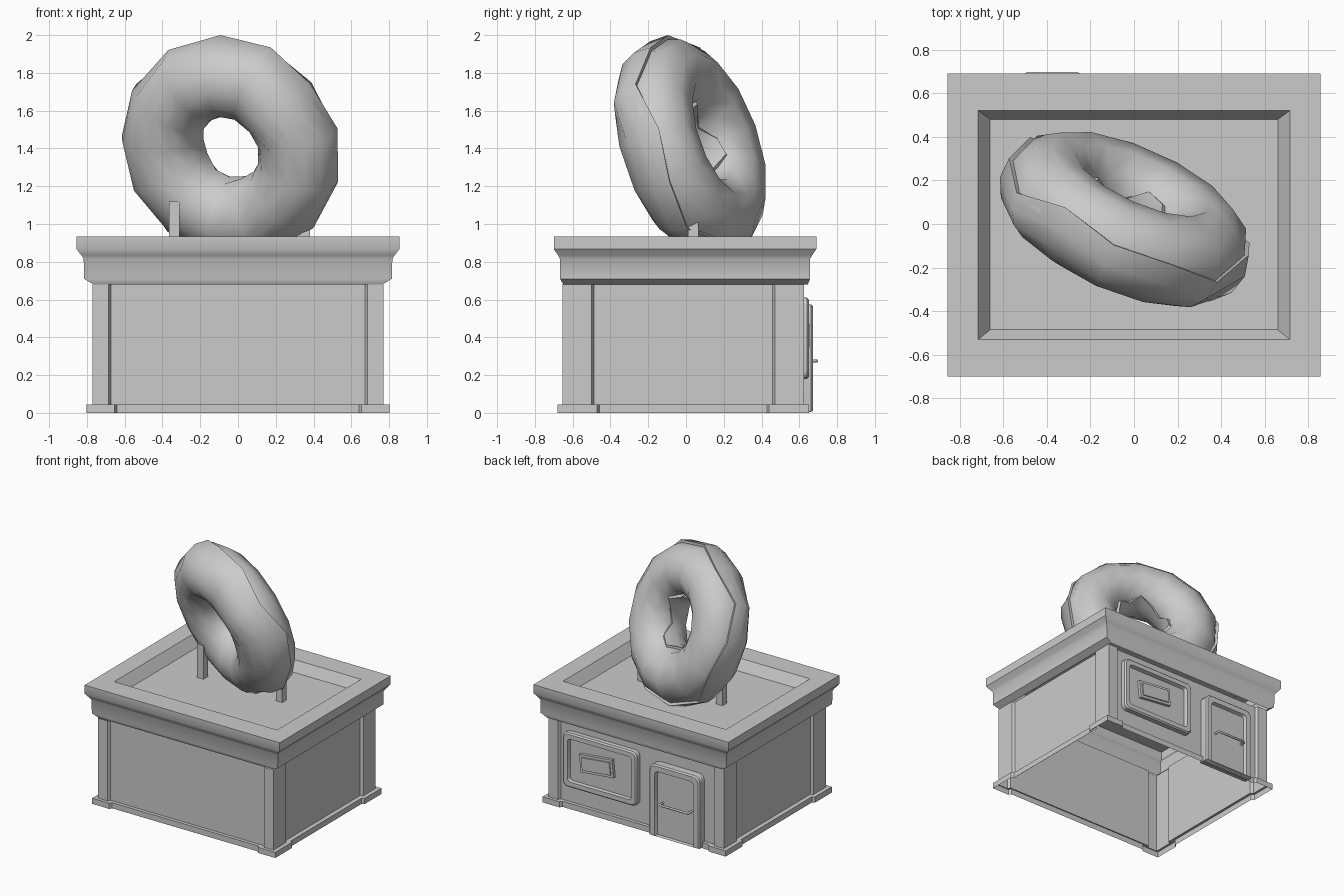
import bpy, bmesh, math
from mathutils import Vector

if "Cube" in bpy.data.objects:
    bpy.data.objects.remove(bpy.data.objects["Cube"])


def loft(name, rings, cap=False, closed=False, angle=35):
    """Skin a list of equal-length point loops into one object."""
    bm = bmesh.new()
    loops = [[bm.verts.new(p) for p in r] for r in rings]
    pairs = list(zip(loops, loops[1:]))
    if closed:
        pairs.append((loops[-1], loops[0]))
    for a, b in pairs:
        n = len(a)
        for i in range(n):
            bm.faces.new((a[i], a[(i + 1) % n], b[(i + 1) % n], b[i]))
    if cap:
        bm.faces.new(loops[-1])
    bmesh.ops.recalc_face_normals(bm, faces=bm.faces)
    me = bpy.data.meshes.new(name)
    bm.to_mesh(me)
    bm.free()
    ob = bpy.data.objects.new(name, me)
    bpy.context.collection.objects.link(ob)
    bpy.ops.object.select_all(action='DESELECT')
    ob.select_set(True)
    bpy.context.view_layer.objects.active = ob
    bpy.ops.object.shade_smooth_by_angle(angle=math.radians(angle))
    return ob


def box(name, size, loc, rot=(0, 0, 0)):
    bpy.ops.mesh.primitive_cube_add(size=1, location=loc, rotation=rot)
    ob = bpy.context.object
    ob.name = name
    ob.scale = size
    return ob


def rect(x, y0, y1, z):
    return [(-x, y0, z), (x, y0, z), (x, y1, z), (-x, y1, z)]


def footprint(x, y0, y1, wx, wy, d, z):
    """Rectangle whose four corners project as pilasters."""
    c, h = (y0 + y1) / 2, (y1 - y0) / 2
    q = [(x - d, h - wy - .012), (x, h - wy), (x, h), (x - wx, h), (x - wx - .012, h - d)]
    pts = q + [(-a, b) for a, b in q[::-1]]
    pts += [(-a, -b) for a, b in q] + [(a, -b) for a, b in q[::-1]]
    return [(a, b + c, z) for a, b in pts]


# Building shell and plinth, open underneath
wall = (.77, -.655, .625, .085, .155, .022)
loft("walls", [footprint(*wall, .03), footprint(*wall, .68)])
base = (.803, -.68, .65, .15, .21, .02)
loft("plinth", [footprint(*base, 0), footprint(*base, .045), footprint(*wall, .045)])

# Cornice with parapet and recessed roof
loft("cornice_roof", [
    rect(.765, -.65, .645, .68), rect(.815, -.667, .657, .71),
    rect(.817, -.667, .657, .815), rect(.83, -.678, .668, .835),
    rect(.855, -.70, .69, .867), rect(.855, -.70, .69, .935),
    rect(.715, -.53, .52, .935), rect(.66, -.485, .48, .855)], cap=True)


def rounded(x0, x1, z0, z1, y, r, rb):
    """Rounded outline on the back wall; rb is the bottom corner radius."""
    pts = []
    for cx, cz, rad, a0 in ((x1, z1, r, 0), (x0, z1, r, 90), (x0, z0, rb, 180), (x1, z0, rb, 270)):
        sx, sz = (1 if cx == x1 else -1), (1 if cz == z1 else -1)
        for k in range(4):
            a = math.radians(a0 + 30 * k)
            pts.append((cx - sx * rad + rad * math.cos(a), y, cz - sz * rad + rad * math.sin(a)))
    return pts


def framed(name, x0, x1, z0, z1, yf, yp, b, bb, r, rb):
    """Moulded frame around a recessed panel; bb is the bottom border."""
    def ring(i, ib, y, k):
        return rounded(x0 + i, x1 - i, z0 + ib, z1 - i, y, r * k, rb * k)
    loft(name, [ring(0, 0, .595, 1), ring(0, 0, yf - .01, 1), ring(.01, min(.01, bb), yf, .9),
                ring(b, bb, yf, .6), ring(b + .008, bb + .004, yp, .5)], cap=True)


# Display window with its hanging sign board
framed("window", -.02, .63, .18, .61, .65, .622, .045, .045, .04, .04)
box("window_sign", (.29, .025, .14), (.335, .633, .41), (0, math.radians(6), 0))
box("window_sign_face", (.25, .012, .10), (.335, .648, .41), (0, math.radians(6), 0))

# Door and its bar handle
framed("door", -.585, -.145, .006, .575, .672, .645, .05, .004, .05, .001)
path = [(-.25, .64, .275), (-.25, .683, .275), (-.265, .69, .275),
        (-.485, .69, .275), (-.50, .683, .275), (-.50, .64, .275)]
cu = bpy.data.curves.new("door_handle", 'CURVE')
cu.dimensions = '3D'
cu.bevel_depth = .009
cu.bevel_resolution = 1
sp = cu.splines.new('POLY')
sp.points.add(len(path) - 1)
for p, co in zip(sp.points, path):
    p.co = (*co, 1)
bpy.context.collection.objects.link(bpy.data.objects.new("door_handle", cu))

# Posts carrying the rooftop ring
for side, x, top in (("left", -.338, 1.12), ("right", .353, 1.07)):
    box("post_" + side, (.055, .055, top - .85), (x, .038, (top + .85) / 2))

# Tilted pastry ring: dough plus icing over its front side
N = Vector((-.385, -.866, -.316)).normalized()
U = (Vector((0, 0, 1)) - N * N.z).normalized()
W = N.cross(U)
C = Vector((-.037, .03, 1.408))
SEG, R = 13, .395


def tube(i, t, r):
    a = math.tau * i / SEG
    out = U * math.cos(a) + W * math.sin(a)
    return C + out * (R + r * math.cos(t)) + N * r * math.sin(t)


loft("dough_ring", [[tube(i, math.tau * j / 10, .205) for j in range(10)] for i in range(SEG)],
     closed=True, angle=80)

strips = []
for j in range(-1, 10):
    k = min(max(j, 0), 8)
    r = .218 if j == k else .19
    if j == 9:
        r = .19
    strip = []
    for i in range(SEG):
        lo = math.radians(90 - 105 - 14 * math.sin(i * 2.1))
        hi = math.radians(90 + 105 + 14 * math.cos(i * 1.7))
        strip.append(tube(i, lo + (hi - lo) * k / 8, r))
    strips.append(strip)
icing = loft("icing", strips, angle=60)

# Align the very top with two units
top = max(v.co.z for v in icing.data.vertices)
for n in ("icing", "dough_ring"):
    bpy.data.objects[n].location.z = 2.0 - top
